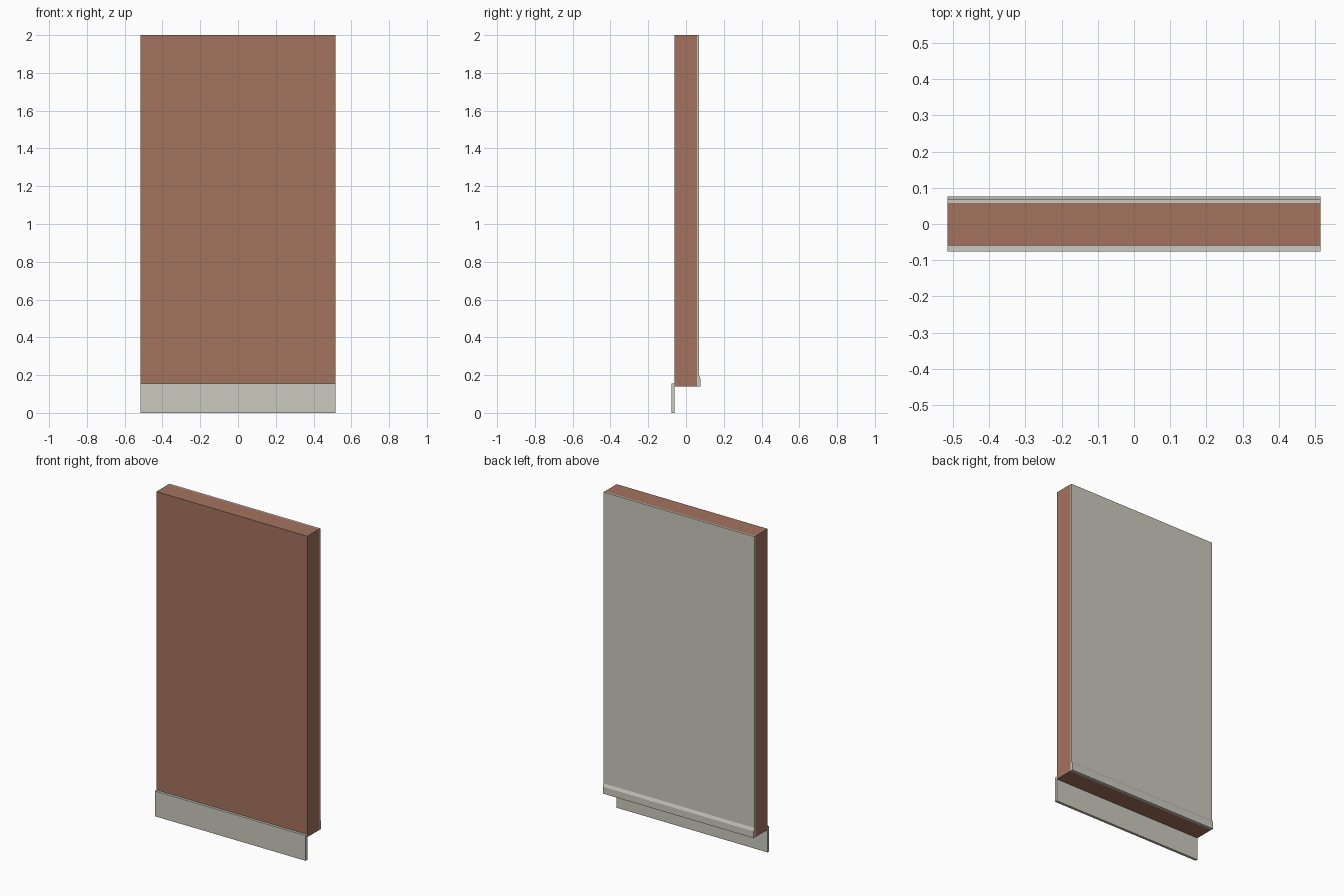
import bpy, bmesh

if "Cube" in bpy.data.objects:
    bpy.data.objects.remove(bpy.data.objects["Cube"])

HALF_W = 0.516  # half length of the wall section


def material(name, rgb):
    m = bpy.data.materials.new(name)
    m.diffuse_color = (*rgb, 1.0)
    m.use_nodes = True
    m.node_tree.nodes["Principled BSDF"].inputs["Base Color"].default_value = m.diffuse_color
    return m


def extrude_profile(name, profile, mat):
    """Extrude a (y, z) profile along the full wall length."""
    bm = bmesh.new()
    face = bm.faces.new([bm.verts.new((-HALF_W, y, z)) for y, z in profile])
    out = bmesh.ops.extrude_face_region(bm, geom=[face])
    verts = [g for g in out["geom"] if isinstance(g, bmesh.types.BMVert)]
    bmesh.ops.translate(bm, verts=verts, vec=(2 * HALF_W, 0, 0))
    bmesh.ops.recalc_face_normals(bm, faces=bm.faces)
    mesh = bpy.data.meshes.new(name)
    bm.to_mesh(mesh)
    bm.free()
    mesh.materials.append(mat)
    obj = bpy.data.objects.new(name, mesh)
    bpy.context.collection.objects.link(obj)
    return obj


def rect(y0, y1, z0, z1):
    return [(y0, z0), (y1, z0), (y1, z1), (y0, z1)]


brick = material("brick", (0.37, 0.17, 0.113))
plaster = material("plaster", (0.60, 0.585, 0.52))

# Brick core
extrude_profile("brick_wall", rect(-0.06, 0.058, 0.14, 2.0), brick)
# Interior plaster layer
extrude_profile("plaster_layer", rect(0.058, 0.068, 0.14, 2.0), plaster)
# Exterior plinth strip hanging below the wall
extrude_profile("plinth_strip", rect(-0.076, -0.06, 0.0, 0.156), plaster)
# Interior skirting board with sloped top
extrude_profile("skirting_board",
                [(0.068, 0.14), (0.076, 0.14), (0.076, 0.182), (0.068, 0.2)],
                plaster)
